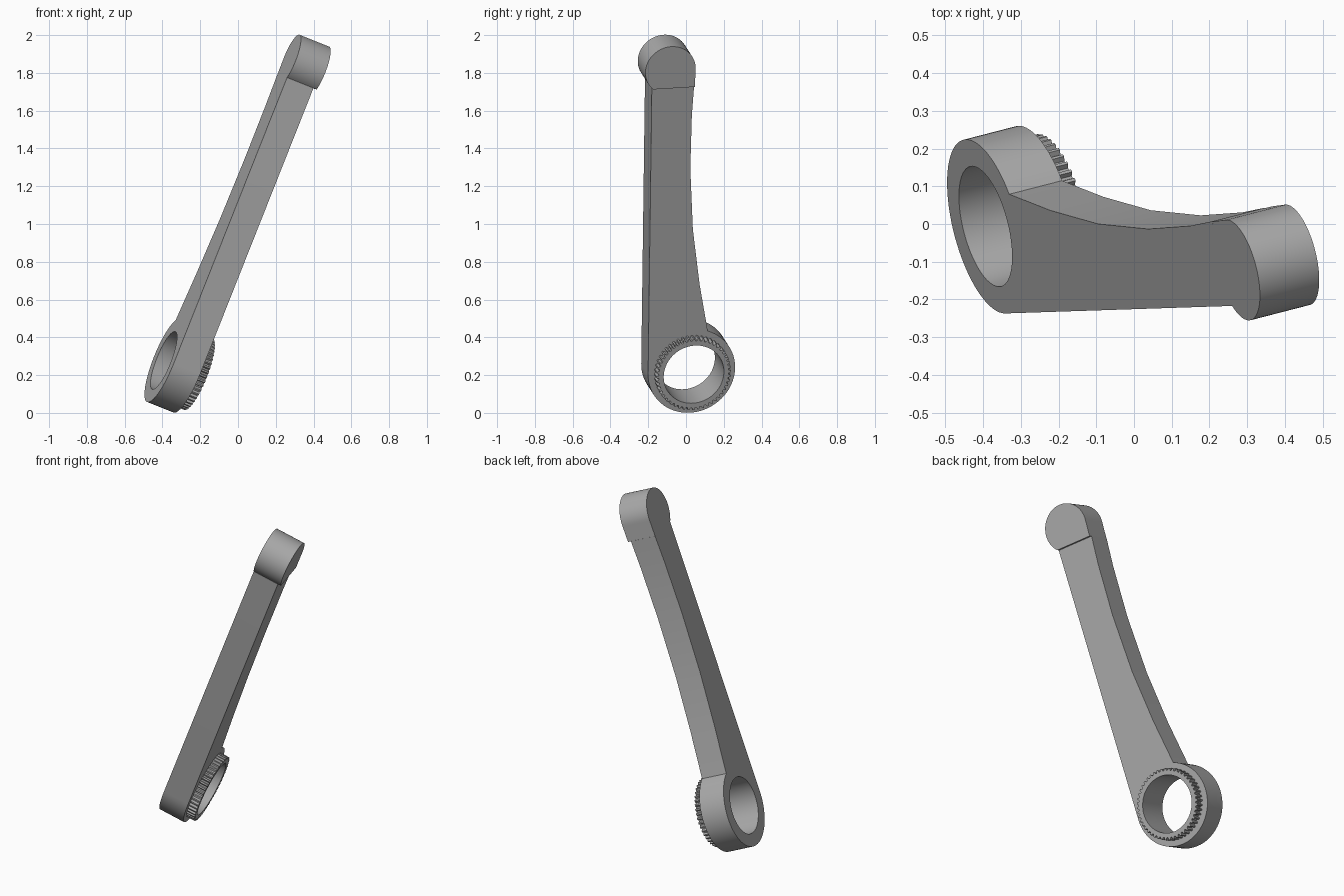
import bpy
from math import sin, cos, pi, radians
from mathutils import Matrix, Vector

cube = bpy.data.objects.get("Cube")
if cube:
    bpy.data.objects.remove(cube)

# Single grey material
grey = bpy.data.materials.new("plain grey")
grey.use_nodes = True
colour = (0.4, 0.4, 0.4, 1)
grey.diffuse_color = colour
grey.node_tree.nodes["Principled BSDF"].inputs["Base Color"].default_value = colour

# Tilted frame: the lever is flat, with its thickness along 'normal'
normal = Vector((0.903, 0.233, -0.361)).normalized()
across = Vector((-normal.y, normal.x, 0)).normalized()
along = normal.cross(across)
frame = Matrix((across, along, normal)).transposed().to_4x4()


def arc(centre, radius, start, end, steps):
    """Points along an arc, angles in degrees."""
    angles = [radians(start + (end - start) * i / steps) for i in range(steps + 1)]
    return [(centre[0] + radius * cos(t), centre[1] + radius * sin(t)) for t in angles]


def circle(centre, radius, steps=64):
    return arc(centre, radius, 0, 360, steps)[:-1]


def plate(name, outlines, low, high):
    """Extrude closed outlines (inner ones become holes) from low to high."""
    curve = bpy.data.curves.new(name, 'CURVE')
    curve.dimensions = '2D'
    curve.fill_mode = 'BOTH'
    curve.extrude = (high - low) / 2
    for points in outlines:
        spline = curve.splines.new('POLY')
        spline.points.add(len(points) - 1)
        for target, (a, b) in zip(spline.points, points):
            target.co = (a, b, 0, 1)
        spline.use_cyclic_u = True
    obj = bpy.data.objects.new(name, curve)
    bpy.context.collection.objects.link(obj)
    obj.matrix_world = frame @ Matrix.Translation((0, 0, (low + high) / 2))
    bpy.ops.object.select_all(action='DESELECT')
    obj.select_set(True)
    bpy.context.view_layer.objects.active = obj
    bpy.ops.object.convert(target='MESH')
    obj = bpy.context.object
    obj.data.materials.clear()
    obj.data.materials.append(grey)
    bpy.ops.object.shade_smooth_by_angle(angle=radians(30))
    return obj


hub = (0.092, 0.121)
tip = (-0.187, 1.833)
back, front = -0.457, -0.302
bore = circle(hub, 0.164)

# Arm with its hub: straight edge on one side, hollow curve on the other
hollow_edge = [(-0.275, 1.727), (-0.045, 1.741), (-0.042, 1.574), (-0.022, 1.27),
               (0.024, 0.925), (0.09, 0.612)]
plate("lever_arm", [hollow_edge + arc(hub, 0.237, 73.6, -175.4, 48), bore], back, front)

# Rounded end block, a little thicker than the arm
end_outline = arc(tip, 0.137, 231, 0, 40) + [(-0.046, 1.741)]
plate("end_block", [end_outline], back, front + 0.019)

# Splined collar around the bore
teeth = 48
collar = []
for i in range(teeth):
    for step, radius in ((0, 0.19), (0.3, 0.19), (0.5, 0.203), (0.8, 0.203)):
        t = 2 * pi * (i + step) / teeth
        collar.append((hub[0] + radius * cos(t), hub[1] + radius * sin(t)))
plate("splined_collar", [collar, bore], front, front + 0.05)
